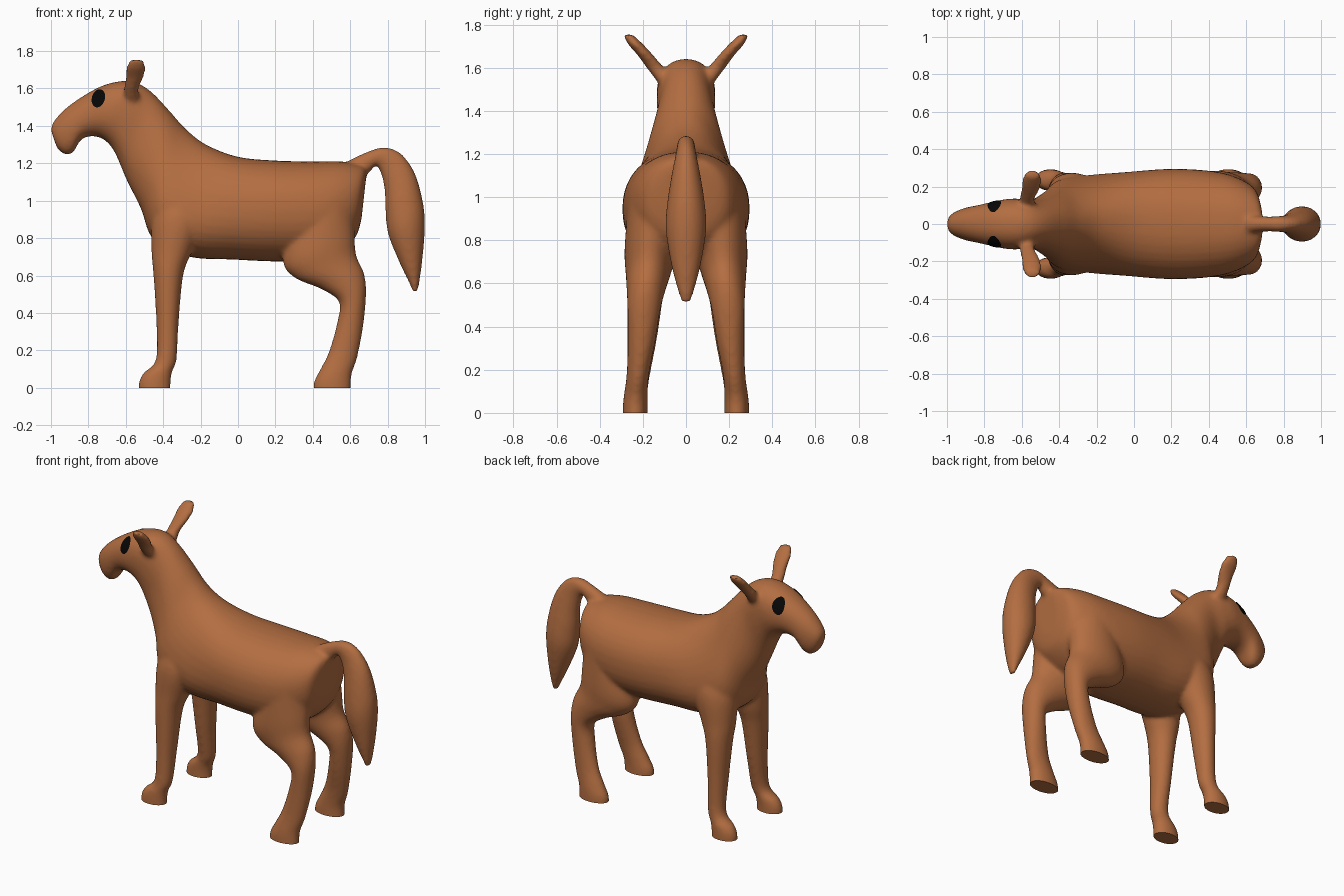
import bpy, bmesh, math
from mathutils import Vector

if "Cube" in bpy.data.objects:
    bpy.data.objects.remove(bpy.data.objects["Cube"])


def material(name, rgb):
    m = bpy.data.materials.new(name)
    m.diffuse_color = (*rgb, 1)
    m.use_nodes = True
    m.node_tree.nodes["Principled BSDF"].inputs["Base Color"].default_value = m.diffuse_color
    return m


coat = material("brown coat", (0.45, 0.155, 0.053))
black = material("eye black", (0.002, 0.002, 0.002))


def spline(st, steps=6):
    """Catmull-Rom interpolation of the station tuples."""
    out = []
    for i in range(len(st) - 1):
        p0, p1, p2, p3 = st[max(i - 1, 0)], st[i], st[i + 1], st[min(i + 2, len(st) - 1)]
        for k in range(steps):
            t = k / steps
            out.append([0.5 * (2 * b + (c - a) * t + (2 * a - 5 * b + 4 * c - d) * t * t
                               + (3 * b - a - 3 * c + d) * t ** 3)
                        for a, b, c, d in zip(p0, p1, p2, p3)])
    return out + [list(st[-1])]


def tube(bm, stations, side=1, power=1.0, segs=36):
    """Loft rings; station = (x1, z1, x2, z2, half width, centre y, taper).
    The two x,z points are opposite silhouette points seen from the front."""
    rings = []
    for x1, z1, x2, z2, w, yc, taper in spline([tuple(s) + (0,) * (7 - len(s)) for s in stations]):
        ring = []
        for i in range(segs):
            a = 2 * math.pi * i / segs
            c, s = [math.copysign(abs(f(a)) ** power, f(a)) for f in (math.cos, math.sin)]
            ring.append(bm.verts.new(((x1 + x2) / 2 + (x1 - x2) / 2 * c,
                                      side * (yc + w * s * (1 - taper * c)),
                                      (z1 + z2) / 2 + (z1 - z2) / 2 * c)))
        rings.append(ring)
    for a, b in zip(rings, rings[1:]):
        for i in range(segs):
            j = (i + 1) % segs
            bm.faces.new((a[i], a[j], b[j], b[i]))
    bm.faces.new(rings[0][::-1])
    bm.faces.new(rings[-1])


# rump, barrel, neck and head in one loft
trunk = [(0.69, 1.17, 0.66, 0.90, 0.09), (0.66, 1.19, 0.625, 0.80, 0.19),
         (0.55, 1.21, 0.52, 0.71, 0.255), (0.40, 1.21, 0.40, 0.68, 0.285),
         (0.20, 1.215, 0.20, 0.675, 0.295), (0.0, 1.235, -0.02, 0.685, 0.28, 0, 0.05),
         (-0.17, 1.30, -0.26, 0.70, 0.255, 0, 0.22), (-0.28, 1.385, -0.45, 0.79, 0.225, 0, 0.3),
         (-0.37, 1.485, -0.52, 0.96, 0.175, 0, 0.15), (-0.46, 1.58, -0.595, 1.11, 0.135),
         (-0.54, 1.63, -0.66, 1.26, 0.135), (-0.62, 1.64, -0.715, 1.325, 0.135),
         (-0.72, 1.617, -0.78, 1.345, 0.12), (-0.82, 1.565, -0.84, 1.325, 0.102),
         (-0.92, 1.495, -0.88, 1.26, 0.087), (-0.985, 1.425, -0.92, 1.245, 0.065),
         (-1.002, 1.38, -0.965, 1.275, 0.04)]
tail = [(0.60, 1.22, 0.60, 1.12, 0.05), (0.69, 1.262, 0.70, 1.15, 0.042),
        (0.78, 1.287, 0.735, 1.19, 0.042), (0.87, 1.255, 0.765, 1.14, 0.047),
        (0.945, 1.15, 0.783, 1.06, 0.066), (0.988, 1.0, 0.788, 0.95, 0.087),
        (1.0, 0.87, 0.803, 0.82, 0.094), (0.988, 0.70, 0.867, 0.66, 0.067),
        (0.97, 0.56, 0.915, 0.56, 0.037), (0.96, 0.51, 0.935, 0.51, 0.02)]
front_leg = [(-0.53, -0.05, -0.36, -0.05, 0.058, 0.235), (-0.53, 0.03, -0.36, 0.03, 0.058, 0.235),
             (-0.505, 0.08, -0.35, 0.09, 0.056, 0.232), (-0.44, 0.15, -0.328, 0.15, 0.053, 0.224),
             (-0.437, 0.35, -0.317, 0.35, 0.07, 0.203), (-0.452, 0.60, -0.293, 0.60, 0.09, 0.185),
             (-0.462, 0.72, -0.25, 0.72, 0.105, 0.167), (-0.46, 0.90, -0.18, 0.90, 0.12, 0.15),
             (-0.42, 1.05, -0.20, 1.05, 0.10, 0.12)]
hind_leg = [(0.405, -0.05, 0.605, -0.05, 0.058, 0.235), (0.405, 0.03, 0.605, 0.03, 0.058, 0.235),
            (0.44, 0.10, 0.61, 0.08, 0.055, 0.232), (0.488, 0.20, 0.638, 0.16, 0.052, 0.223),
            (0.53, 0.35, 0.67, 0.33, 0.065, 0.205), (0.54, 0.46, 0.685, 0.50, 0.077, 0.195),
            (0.44, 0.53, 0.675, 0.61, 0.09, 0.185), (0.30, 0.59, 0.632, 0.71, 0.105, 0.175),
            (0.24, 0.69, 0.625, 0.82, 0.12, 0.165), (0.30, 0.95, 0.62, 0.98, 0.13, 0.14)]
ear = [(-0.62, 1.53, -0.52, 1.53, 0.05, 0.08), (-0.61, 1.60, -0.53, 1.60, 0.042, 0.142),
       (-0.603, 1.66, -0.503, 1.66, 0.037, 0.19), (-0.60, 1.71, -0.492, 1.71, 0.035, 0.235),
       (-0.58, 1.755, -0.505, 1.755, 0.022, 0.27)]

bm = bmesh.new()
tube(bm, trunk, power=0.9)
tube(bm, tail)
for side in (1, -1):
    for limb in (front_leg, hind_leg, ear):
        tube(bm, limb, side)
me = bpy.data.meshes.new("horse_body")
bm.to_mesh(me)
bm.free()
horse = bpy.data.objects.new("horse_body", me)
bpy.context.collection.objects.link(horse)
bpy.context.view_layer.objects.active = horse
horse.select_set(True)

# melt all parts into one smooth skin
rm = horse.modifiers.new("skin", 'REMESH')
rm.mode = 'VOXEL'
rm.voxel_size = 0.011
sm = horse.modifiers.new("soften", 'SMOOTH')
sm.factor = 0.5
sm.iterations = 14
for name in ("skin", "soften"):
    bpy.ops.object.modifier_apply(modifier=name)

# flat soles at ground level
bm = bmesh.new()
bm.from_mesh(horse.data)
bmesh.ops.bisect_plane(bm, geom=bm.verts[:] + bm.edges[:] + bm.faces[:],
                       plane_co=(0, 0, 0), plane_no=(0, 0, -1), clear_outer=True)
bmesh.ops.holes_fill(bm, edges=[e for e in bm.edges if e.is_boundary], sides=0)
bmesh.ops.recalc_face_normals(bm, faces=bm.faces[:])
bm.to_mesh(horse.data)
bm.free()
horse.data.materials.clear()
horse.data.materials.append(coat)
bpy.ops.object.shade_smooth_by_angle(angle=math.radians(45))

# eyes: tilted ovals projected onto the head
for side, label in ((1, "left"), (-1, "right")):
    bm = bmesh.new()
    tilt, rows = math.radians(-20), []
    for r in (0.25, 0.5, 0.75, 1.0):
        ring = []
        for i in range(32):
            a = 2 * math.pi * i / 32
            u, v = 0.034 * r * math.cos(a), 0.048 * r * math.sin(a)
            x = -0.745 + u * math.cos(tilt) - v * math.sin(tilt)
            z = 1.545 + u * math.sin(tilt) + v * math.cos(tilt)
            hit, loc, nor, _ = horse.ray_cast(Vector((x, side * 0.5, z)), Vector((0, -side, 0)))
            ring.append(bm.verts.new(loc + nor * 0.005 if hit else (x, side * 0.1, z)))
        rows.append(ring)
    bm.faces.new(rows[0])
    for a, b in zip(rows, rows[1:]):
        for i in range(32):
            j = (i + 1) % 32
            bm.faces.new((a[i], b[i], b[j], a[j]))
    bmesh.ops.recalc_face_normals(bm, faces=bm.faces[:])
    if sum(f.normal.y for f in bm.faces) * side < 0:
        bmesh.ops.reverse_faces(bm, faces=bm.faces[:])
    me = bpy.data.meshes.new(label + "_eye")
    bm.to_mesh(me)
    bm.free()
    me.materials.append(black)
    me.shade_smooth()
    bpy.context.collection.objects.link(bpy.data.objects.new(label + "_eye", me))
